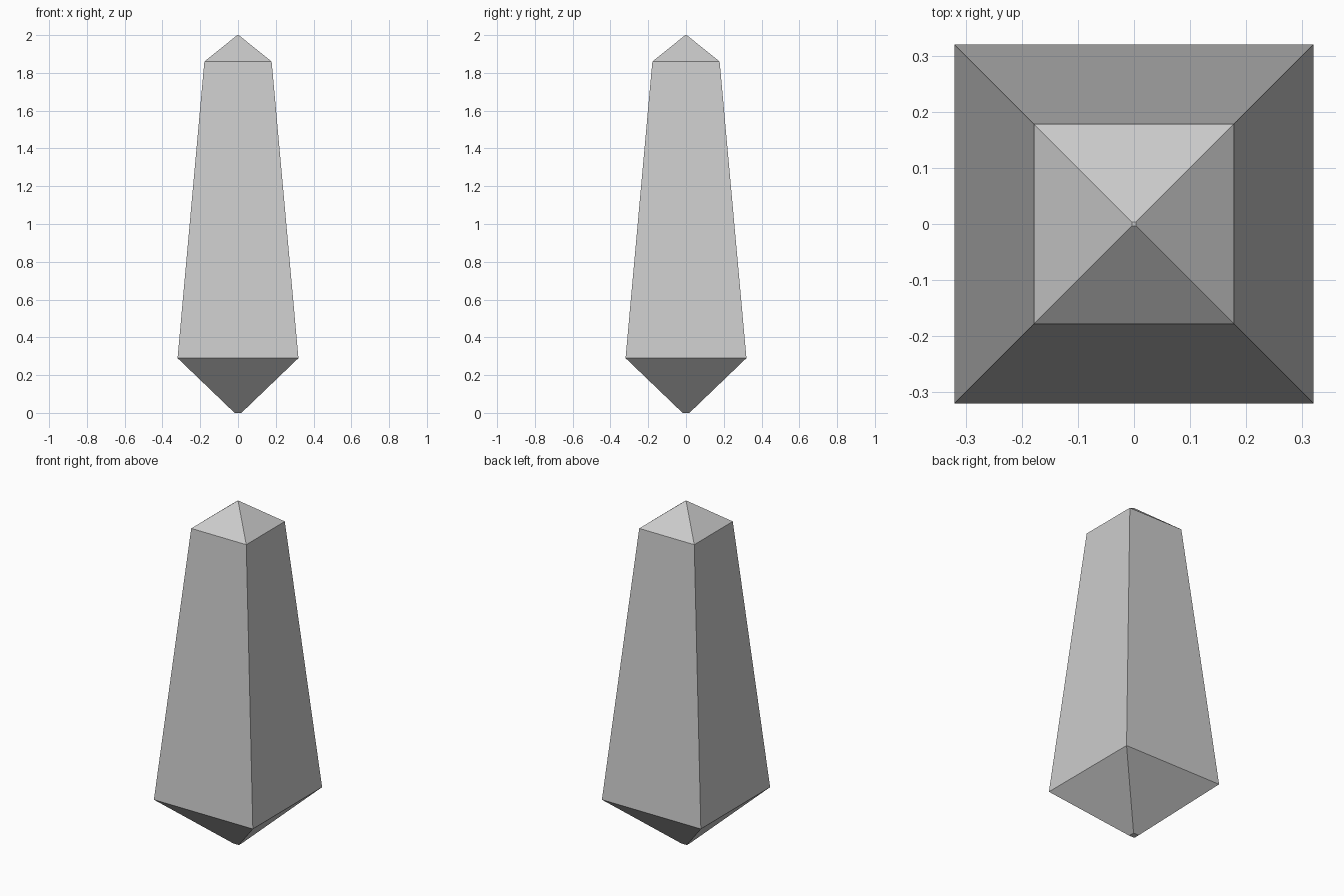
import bpy
import bmesh

if "Cube" in bpy.data.objects:
    bpy.data.objects.remove(bpy.data.objects["Cube"])

# Square cross-sections from foot to tip: (height, half width)
PROFILE = [(0.0, 0.018), (0.29, 0.32), (1.86, 0.178), (2.0, 0.004)]
CORNERS = [(-1, -1), (1, -1), (1, 1), (-1, 1)]


def square_loft(name, profile):
    bm = bmesh.new()
    rings = [[bm.verts.new((x * r, y * r, z)) for x, y in CORNERS]
             for z, r in profile]
    for low, high in zip(rings, rings[1:]):
        for i in range(4):
            j = (i + 1) % 4
            bm.faces.new((low[i], low[j], high[j], high[i]))
    bm.faces.new(rings[0][::-1])
    bm.faces.new(rings[-1])
    mesh = bpy.data.meshes.new(name)
    bm.to_mesh(mesh)
    bm.free()
    obj = bpy.data.objects.new(name, mesh)
    bpy.context.collection.objects.link(obj)
    return obj


# Tapered crystal shard with pointed foot and cap
square_loft("crystal_obelisk", PROFILE)
